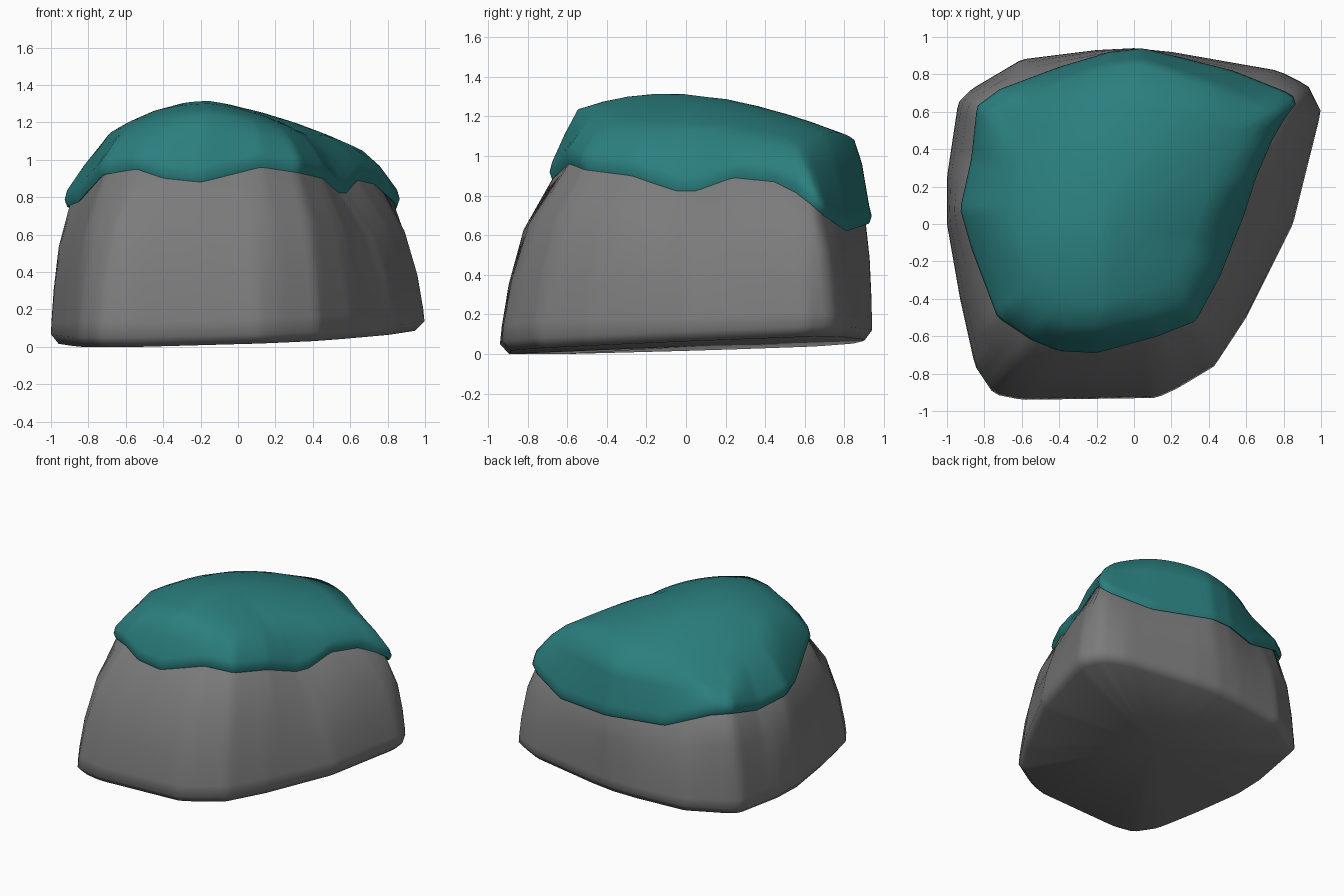
import bpy, bmesh, math
from mathutils import Vector

if "Cube" in bpy.data.objects:
    bpy.data.objects.remove(bpy.data.objects["Cube"], do_unlink=True)

SEGMENTS = 160
CENTRE = Vector((-0.1, 0.1))

# Footprint of the rock at its widest
rock_outline = [(-1, .25), (-1, 0), (-.93, -.4), (-.85, -.76), (-.75, -.91), (-.6, -.94),
                (.12, -.93), (.23, -.88), (.43, -.76), (.6, -.5), (.75, -.2), (.85, 0),
                (1, .6), (.93, .74), (.77, .82), (.2, .92), (0, .94), (-.2, .93),
                (-.6, .88), (-.87, .72), (-.94, .65)]
# Scalloped rim of the moss, with heights
moss_rim = [(-.93, .08, .75), (-.87, -.13, .77), (-.73, -.5, .92), (-.55, -.62, .95),
            (-.4, -.68, .9), (-.2, -.69, .88), (.13, -.6, .96), (.33, -.52, .93),
            (.46, -.28, .90), (.55, -.05, .82), (.59, .05, .82), (.65, .24, .89),
            (.74, .45, .87), (.81, .57, .81), (.88, .66, .74), (.83, .7, .7),
            (.53, .82, .62), (.05, .94, .66), (-.13, .92, .67), (-.4, .84, .66),
            (-.72, .72, .78), (-.84, .63, .79), (-.87, .35, .72)]


def sample(outline):
    """Points where evenly spaced rays from CENTRE meet a closed outline."""
    result = []
    for i in range(SEGMENTS):
        a = math.tau * i / SEGMENTS
        ray = Vector((math.cos(a), math.sin(a)))
        for p, q in zip(outline, outline[1:] + outline[:1]):
            start = Vector(p[:2]) - CENTRE
            edge = Vector(q[:2]) - Vector(p[:2])
            det = ray.cross(edge)
            if abs(det) < 1e-9:
                continue
            r, t = start.cross(edge) / det, start.cross(ray) / det
            if r > 0 and -1e-6 <= t <= 1 + 1e-6:
                result.append(Vector(p).to_3d().lerp(Vector(q).to_3d(), t))
                break
    return result


def dome(x, y):
    """Height of the rounded crown, with a ridge towards the back right."""
    dx, dy = x + .15, y + .1
    side = .17 * dx + .36 * dx * dx if dx > 0 else .6 * dx * dx
    ridge = (.45 if dx > 0 else .2) * dx * max(0, dy)
    return 1.315 - side + ridge - (.3 if dy > 0 else .4) * dy * dy


def underside(x, y):
    return max(0, .042 + .026 * x + .03 * y)


def scaled(p, s, z=None, drop=0):
    xy = CENTRE + (p.to_2d() - CENTRE) * s
    return Vector((*xy, dome(*xy) - drop if z is None else z))


def loft(name, rings, material, caps):
    """Skin stacked rings and close both ends with fans."""
    bm = bmesh.new()
    loops = [[bm.verts.new(p) for p in ring] for ring in rings]
    for low, high in zip(loops, loops[1:]):
        for i in range(SEGMENTS):
            j = (i + 1) % SEGMENTS
            bm.faces.new((low[i], low[j], high[j], high[i]))
    for loop, height in zip((loops[0], loops[-1]), caps):
        tip = bm.verts.new((*CENTRE, height))
        for i in range(SEGMENTS):
            bm.faces.new((loop[i], loop[(i + 1) % SEGMENTS], tip))
    bmesh.ops.recalc_face_normals(bm, faces=bm.faces)
    mesh = bpy.data.meshes.new(name)
    bm.to_mesh(mesh)
    bm.free()
    mesh.materials.append(material)
    obj = bpy.data.objects.new(name, mesh)
    bpy.context.collection.objects.link(obj)
    bpy.ops.object.select_all(action='DESELECT')
    obj.select_set(True)
    bpy.context.view_layer.objects.active = obj
    bpy.ops.object.shade_smooth_by_angle(angle=math.radians(60))


def flat_colour(name, rgb):
    mat = bpy.data.materials.new(name)
    mat.use_nodes = True
    mat.diffuse_color = (*rgb, 1)
    mat.node_tree.nodes["Principled BSDF"].inputs["Base Color"].default_value = (*rgb, 1)
    return mat


stone = flat_colour("stone_grey", (.2, .2, .2))
moss = flat_colour("teal_moss", (.024, .21, .21))

base = sample(rock_outline)
rim = sample(moss_rim)
top_height = dome(*CENTRE)

# Rock: tilted foot, bulging sides, hidden crown
foot = [scaled(p, .955, underside(p.x, p.y)) for p in base]
girth = [scaled(p, 1, underside(p.x, p.y) + .05) for p in base]


def side_ring(mix, rise):
    ring = []
    for b, m in zip(girth, rim):
        neck = scaled(m, .97)
        ring.append(Vector((*b.to_2d().lerp(neck.to_2d(), mix), b.z + (m.z - b.z) * rise)))
    return ring


loft("rock", [foot, girth, side_ring(.03, .1), side_ring(.15, .35), side_ring(.42, .68),
              [scaled(m, .96, m.z + .03) for m in rim],
              [scaled(m, .7, drop=.12) for m in rim],
              [scaled(m, .35, drop=.1) for m in rim]],
     stone, (underside(*CENTRE), top_height - .1))

# Moss cap: rounded lip, shoulder slope that bulges at the back, domed top
lip = [scaled(m, .985, m.z + .085) for m in rim]
shoulder, slope = [], []
for m, edge in zip(rim, lip):
    facing = (m.to_2d() - CENTRE).normalized().y
    p = scaled(m, .76 + (.14 if facing > 0 else .06) * facing ** 2)
    shoulder.append(p)
    bulge = .012 + .04 * max(0, facing) ** 2
    slope.append(edge.lerp(p, .5) + Vector((0, 0, bulge)))

loft("moss_cap", [[scaled(m, .93, m.z + .03) for m in rim],
                  [scaled(m, .985, m.z) for m in rim],
                  [scaled(m, 1, m.z + .035) for m in rim],
                  lip, slope, shoulder] +
     [[scaled(m, s) for m in rim] for s in (.66, .5, .32, .15)],
     moss, (.9, top_height))
